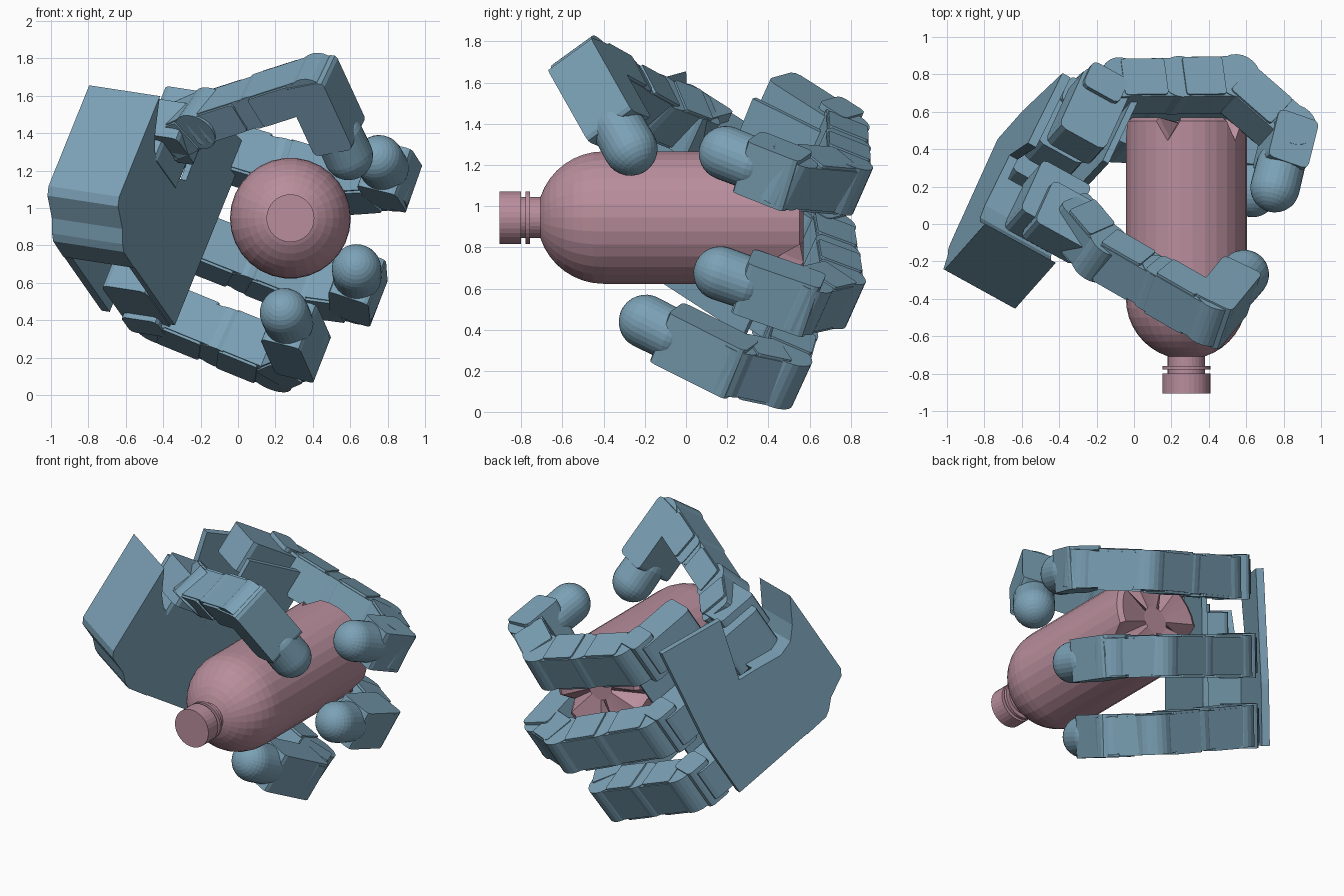
import bpy, bmesh, math
from mathutils import Vector, Matrix

if "Cube" in bpy.data.objects:
    bpy.data.objects.remove(bpy.data.objects["Cube"])


def material(name, col):
    m = bpy.data.materials.new(name)
    m.diffuse_color = (*col, 1)
    m.use_nodes = True
    m.node_tree.nodes["Principled BSDF"].inputs["Base Color"].default_value = m.diffuse_color
    return m


BLUE = material("blue_shell", (0.20, 0.36, 0.47))
PINK = material("pink_plastic", (0.48, 0.27, 0.33))

# Palm frame: F = finger direction, U = across the palm, N = toward the bottle
F = Vector((0.357, 0.786, -0.502)).normalized()
U = Vector((0.345, 0.389, 0.854))
U = (U - F * U.dot(F)).normalized()
N = F.cross(U)


def P(f, u, n):
    return F * f + U * u + N * n


def frame(origin, x, y, z):
    m = Matrix((x, y, z)).transposed().to_4x4()
    m.translation = origin
    return m


def add(name, bm, mat):
    bmesh.ops.recalc_face_normals(bm, faces=bm.faces[:])
    me = bpy.data.meshes.new(name)
    bm.to_mesh(me)
    bm.free()
    me.materials.append(mat)
    ob = bpy.data.objects.new(name, me)
    bpy.context.collection.objects.link(ob)
    return ob


def box(name, mw, size, bevel=0.025, seg=2):
    bm = bmesh.new()
    bmesh.ops.create_cube(bm, size=1, matrix=Matrix.Diagonal((*size, 1)))
    if bevel:
        # round only the edges that run across the link (local y)
        edges = [e for e in bm.edges
                 if abs(e.verts[0].co.y - e.verts[1].co.y) > 1e-4]
        bmesh.ops.bevel(bm, geom=edges, offset=bevel, segments=seg,
                        affect='EDGES', profile=0.5)
    bm.transform(mw)
    return add(name, bm, BLUE)


def barrel(name, centre, axis, radius, length):
    bm = bmesh.new()
    rot = Vector((0, 0, 1)).rotation_difference(axis).to_matrix().to_4x4()
    bmesh.ops.create_cone(bm, cap_ends=True, segments=24, radius1=radius,
                          radius2=radius, depth=length,
                          matrix=Matrix.Translation(centre) @ rot)
    return add(name, bm, BLUE)


def plate(name, outline, n0, n1):
    bm = bmesh.new()
    lo = [bm.verts.new(P(f, u, n0)) for f, u in outline]
    hi = [bm.verts.new(P(f, u, n1)) for f, u in outline]
    bm.faces.new(lo)
    bm.faces.new(hi)
    for i in range(len(lo)):
        j = (i + 1) % len(lo)
        bm.faces.new((lo[i], lo[j], hi[j], hi[i]))
    return add(name, bm, BLUE)


def lathe(name, profile, mat, n=30, hook=None):
    """Revolve (radius, y) rings about the bottle axis."""
    bm = bmesh.new()
    rings = []
    for k, (r, y) in enumerate(profile):
        ring = []
        for i in range(n):
            a = math.radians(108) + 2 * math.pi * i / n
            yy = hook(k, i, y) if hook else y
            ring.append(bm.verts.new((0.28 + r * math.cos(a), yy, 0.945 + r * math.sin(a))))
        rings.append(ring)
    for a, b in zip(rings, rings[1:]):
        for i in range(n):
            j = (i + 1) % n
            bm.faces.new((a[i], a[j], b[j], b[i]))
    bm.faces.new(rings[0])
    bm.faces.new(rings[-1])
    return add(name, bm, mat)


# Bottle body: domed shoulder, straight wall, five-grooved foot
R = 0.323
dome = [(R * math.sin(t), -0.40 - R * math.cos(t))
        for t in [math.radians(18 + 9 * i) for i in range(9)]]
body = dome + [(R, -0.2), (R, 0.44), (R, 0.55), (0.29, 0.57), (0.09, 0.54)]
foot = len(body) - 3


def groove(k, i, y):
    if i % 6 == 0 and foot <= k <= foot + 1:
        return 0.445 + 0.02 * (k - foot)
    return y


lathe("bottle_body", body, PINK, hook=groove)

# Bottle neck, collar ring and cap
lathe("bottle_neck", [(0.10, -0.81), (0.10, -0.68)], PINK)
lathe("bottle_collar", [(0.128, -0.778), (0.128, -0.758)], PINK)
lathe("bottle_cap", [(0.128, -0.905), (0.128, -0.80)], PINK)

# Palm: thick heel block, back plate and inner plate
side = [(-1.116, 0.51), (-1.09, 0.465), (-1.03, 0.435), (-0.96, 0.40), (-0.90, 0.34), (-0.86, 0.315)]
notch = [(-0.66, 0.90), (-0.85, 0.86), (-0.95, 0.89), (-1.02, 0.97), (-1.116, 1.14)]
BACK = -0.91
plate("palm_heel", side + [(-0.70, 0.31)] + notch, BACK, -0.475)
plate("palm_back", side + [(-0.13, 0.31), (-0.13, 0.7), (-0.23, 1.42),
                           (-0.66, 1.33), (-0.54, 0.92)] + notch, BACK, BACK + 0.05)
plate("palm_inner", side + [(-0.09, 0.31), (-0.09, 1.43), (-0.56, 1.38),
                            (-0.54, 0.95)] + notch, -0.51, -0.475)


def link(name, p, q, axis, w=0.27, t=0.22):
    """Servo body from p to q with a stepped bracket sleeve."""
    d = q - p
    ln = d.length
    x = d.normalized()
    y = (axis - x * axis.dot(x)).normalized()
    z = x.cross(y)
    box(name, frame((p + q) / 2, x, y, z), (ln + 0.10, w - 0.03, t), 0.03)
    box(name + "_bracket", frame(p.lerp(q, 0.4), x, y, z), (ln * 0.7, w, t * 0.94), 0.015)
    barrel(name + "_joint", q, y, t * 0.54, w - 0.02)


def fingertip(name, p, tip, axis, w=0.27):
    """Last link: short box ending in a round rubber tip."""
    x = (tip - p).normalized()
    y = (axis - x * axis.dot(x)).normalized()
    z = x.cross(y)
    ln = max((tip - p).length - 0.04, 0.2)
    box(name + "_housing", frame(p + x * (ln / 2 - 0.07), x, y, z), (ln, w, 0.23), 0.03)
    bm = bmesh.new()
    r = 0.132
    rot = Vector((0, 0, 1)).rotation_difference(x).to_matrix().to_4x4()
    bmesh.ops.create_uvsphere(bm, u_segments=28, v_segments=16, radius=r)
    for v in bm.verts:
        if v.co.z < -1e-4:        # stretch the lower half into a short barrel
            v.co.z -= 0.12
    bm.transform(Matrix.Translation(tip) @ rot)
    add(name + "_tip", bm, BLUE)


# Three fingers: knuckles as (f, u, n)
fingers = {
    "upper_finger": [(-0.12, 1.37, -0.62), (0.21, 1.43, -0.05), (0.10, 1.45, 0.335), (-0.21, 1.41, 0.395)],
    "middle_finger": [(0.02, 0.88, -0.65), (0.41, 0.90, -0.08), (0.40, 0.90, 0.22), (0.02, 0.86, 0.38)],
    "lower_finger": [(0.05, 0.44, -0.65), (0.34, 0.41, -0.05), (0.17, 0.40, 0.16), (-0.285, 0.385, 0.25)],
}
for name, pts in fingers.items():
    k = [P(*p) for p in pts]
    f0, u0, n0 = pts[0]
    # base servo inside the palm
    box(name + "_servo", frame(P(f0 - 0.24, u0, -0.68), F, U, N), (0.40, 0.22, 0.28), 0.04)
    box(name + "_mount", frame(P(f0 - 0.08, u0, -0.69), F, U, N), (0.16, 0.28, 0.22), 0.03)
    barrel(name + "_knuckle", k[0], U, 0.115, 0.26)
    mid = k[0].lerp(k[1], 0.52)
    link(name + "_base_link", k[0], mid, U, 0.27, 0.22)
    link(name + "_long_link", mid, k[1], U, 0.27, 0.23)
    link(name + "_short_link", k[1], k[2], U, 0.26, 0.22)
    fingertip(name, k[2], k[3], U)

# Thumb: mount in the palm notch, long link, bent tip link
t0 = P(-0.76, 1.00, -0.62)
t1 = Vector((-0.18, -0.15, 1.48))
t2 = Vector((0.41, -0.49, 1.67))
t3 = Vector((0.59, -0.27, 1.28))
hinge = (t2 - t1).cross(t3 - t2).normalized()
box("thumb_servo", frame(t0, F, U, N), (0.34, 0.28, 0.30), 0.03)
box("thumb_upper_servo", frame(P(-0.84, 1.08, -0.52), F, U, N), (0.28, 0.22, 0.32), 0.03)
link("thumb_base_link", P(-0.80, 1.10, -0.50), t1, hinge, 0.25, 0.22)
tm = t1.lerp(t2, 0.5)
link("thumb_near_link", t1, tm, hinge, 0.25, 0.19)
link("thumb_far_link", tm, t2, hinge, 0.27, 0.20)
fingertip("thumb", t2, t3, hinge)
